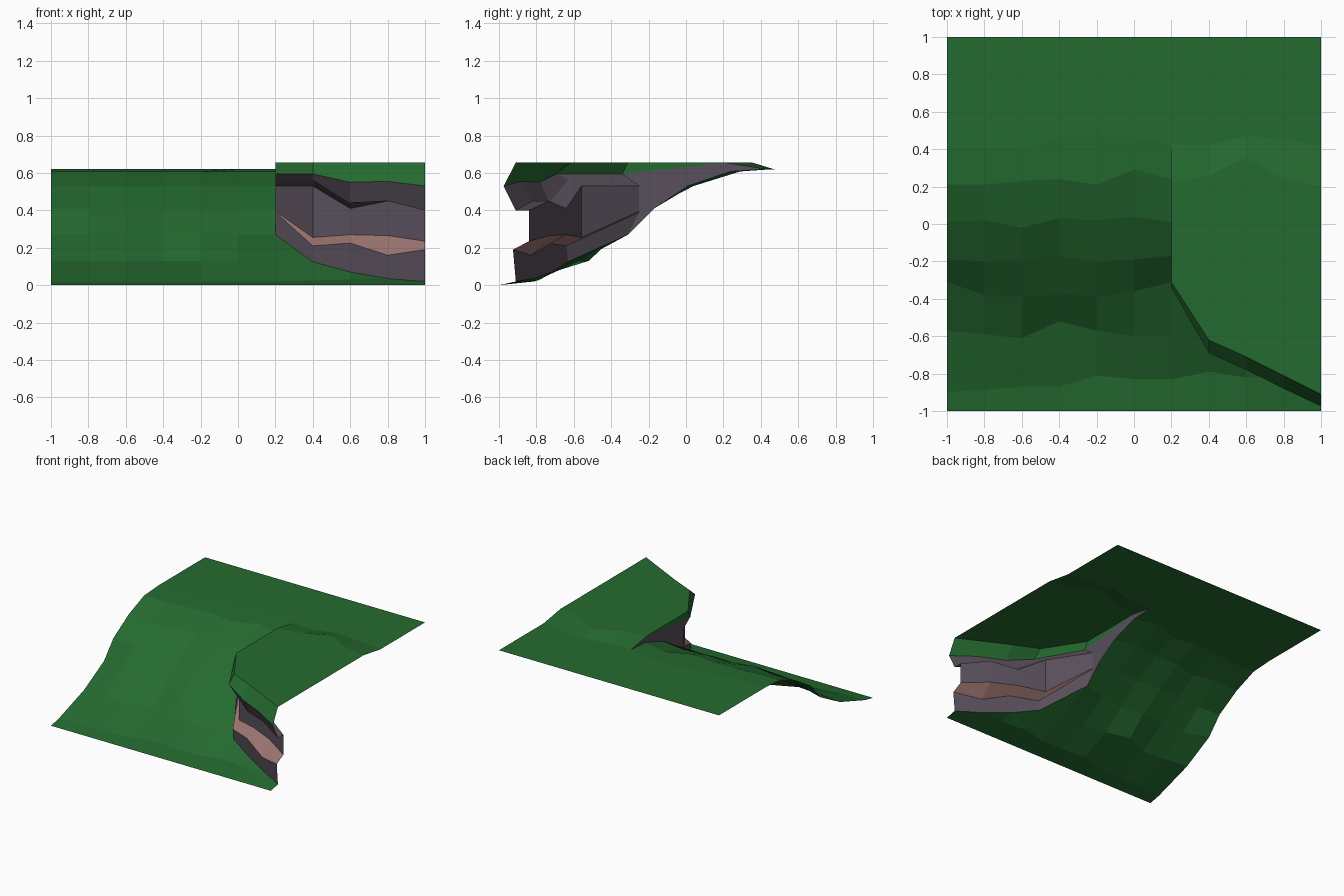
import bpy, bmesh

if "Cube" in bpy.data.objects:
    bpy.data.objects.remove(bpy.data.objects["Cube"])


def material(name, rgb):
    m = bpy.data.materials.new(name)
    m.diffuse_color = (*rgb, 1)
    m.use_nodes = True
    m.node_tree.nodes["Principled BSDF"].inputs["Base Color"].default_value = m.diffuse_color
    return m


GRASS = material("grass green", (0.018, 0.145, 0.029))
ROCK = material("purple grey rock", (0.098, 0.077, 0.103))
LEDGE = material("pink ledge rock", (0.34, 0.18, 0.17))


def loft(name, rows, mats, rule=lambda band: 0):
    """Skin neighbouring rows of points; rule picks the colour of each band."""
    bm = bmesh.new()
    grid = [[bm.verts.new(p) for p in row] for row in rows]
    for i in range(len(grid) - 1):
        for j in range(len(grid[i]) - 1):
            a, b = grid[i], grid[i + 1]
            f = bm.faces.new((a[j], a[j + 1], b[j + 1], b[j]))
            f.material_index = rule(i)
    return finish(name, bm, mats)


def finish(name, bm, mats):
    bmesh.ops.remove_doubles(bm, verts=bm.verts, dist=0.0005)
    me = bpy.data.meshes.new(name)
    bm.to_mesh(me)
    bm.free()
    for m in mats:
        me.materials.append(m)
    ob = bpy.data.objects.new(name, me)
    bpy.context.collection.objects.link(ob)
    return ob


# open grassy slope on the left: height of each contour, then its wavering y
slope_x = [-1 + 0.2 * i for i in range(7)]
contours = [
    (0.0, [-1] * 7),
    (0.02, [-.90, -.885, -.87, -.87, -.81, -.83, -.83]),
    (0.13, [-.57, -.59, -.61, -.52, -.57, -.60, -.60]),
    (0.27, [-.31, -.38, -.39, -.37, -.39, -.36, -.31]),
    (0.41, [-.19, -.20, -.19, -.17, -.20, -.19, -.17]),
    (0.53, [.01, .02, -.02, .03, .02, .04, .01]),
    (0.608, [.21, .21, .23, .24, .21, .29, .24]),
    (0.62, [.40, .41, .41, .45, .48, .46, .43]),
    (0.62, [1] * 7),
]
loft("grass_slope", [[(x, y, z) for x, y in zip(slope_x, ys)]
                     for z, ys in contours], [GRASS])

# cliff cross-sections (y, z) from plateau edge down to the foot
sections = {
    0.2: [(-.31, .655), (-.34, .595), (-.295, .562), (-.25, .53),
          (-.25, .395), (-.25, .39), (-.31, .27)],
    0.4: [(-.62, .655), (-.69, .595), (-.63, .565), (-.56, .53),
          (-.56, .255), (-.64, .21), (-.63, .125)],
    0.6: [(-.71, .655), (-.78, .55), (-.73, .44), (-.64, .41),
          (-.64, .27), (-.74, .225), (-.72, .07)],
    0.8: [(-.81, .655), (-.88, .555), (-.82, .45), (-.73, .45),
          (-.73, .265), (-.83, .16), (-.81, .035)],
    1.0: [(-.91, .655), (-.975, .53), (-.91, .40), (-.84, .40),
          (-.84, .235), (-.925, .19), (-.91, .02)],
}
cliff_rows = [[(x, *s[k]) for x, s in sections.items()] for k in range(7)]
# grass lip on top, pink ledge in the middle, rock elsewhere
loft("cliff_face", cliff_rows, [GRASS, ROCK, LEDGE],
     lambda band: {0: 0, 4: 2}.get(band, 1))

# plateau above the cliff, rolling down to the flat ground behind
xs = list(sections)
crest = [(x, y, .655) for x, y in zip(xs, [.22, .26, .355, .24, .20])]
back = [(x, y, .62) for x, y in zip(xs, [.43, .42, .47, .45, .42])]
loft("plateau", [cliff_rows[0], crest, back, [(x, 1, .62) for x in xs]], [GRASS])

# grass apron between the front edge and the cliff foot
apron = [(.2, -.83, .02), (.4, -.79, .025), (.6, -.82, .03),
         (.8, -.82, .033), (1, -.91, .02)]
foot = cliff_rows[6]
loft("grass_apron", [[(x, -1, 0) for x in xs], apron], [GRASS])
bm = bmesh.new()
for corners in [[apron[0], (.2, -.60, .13), foot[0], foot[1], apron[1]],
                [apron[1], foot[1], foot[2], apron[2]],
                [apron[2], foot[2], foot[3], apron[3]],
                [apron[3], foot[3], foot[4]]]:
    bm.faces.new([bm.verts.new(p) for p in corners])
finish("grass_apron_edge", bm, [GRASS])

# rock side wall joining the slope to the plateau, with a tapering grass rim
bm = bmesh.new()
rim = [(-.31, .655), (-.34, .595), (.22, .655)]
wall = [[(-.34, .595), (-.25, .53), (.01, .53), (.24, .608), (.43, .62), (.22, .655)],
        [(-.25, .53), (-.25, .39), (-.17, .41), (.01, .53)],
        [(-.25, .39), (-.31, .27), (-.17, .41)]]
for i, poly in enumerate([rim] + wall):
    f = bm.faces.new([bm.verts.new((.2, y, z)) for y, z in poly])
    f.material_index = 0 if i == 0 else 1
finish("side_wall", bm, [GRASS, ROCK])
